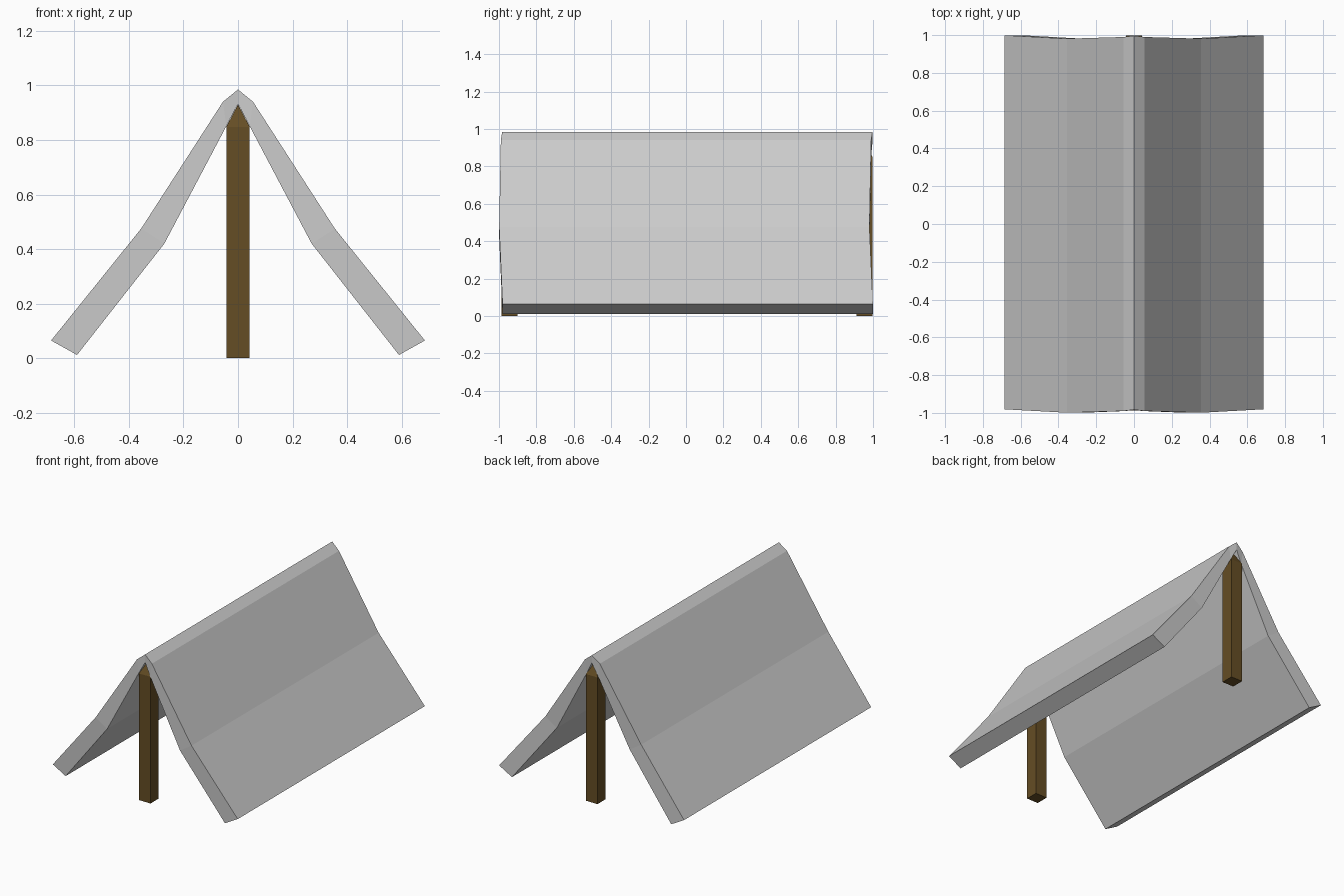
import bpy, bmesh

if "Cube" in bpy.data.objects:
    bpy.data.objects.remove(bpy.data.objects["Cube"])


def make_object(name, bm, mat=None):
    bmesh.ops.recalc_face_normals(bm, faces=bm.faces)
    mesh = bpy.data.meshes.new(name)
    bm.to_mesh(mesh)
    bm.free()
    if mat:
        mesh.materials.append(mat)
    obj = bpy.data.objects.new(name, mesh)
    bpy.context.collection.objects.link(obj)
    return obj


wood = bpy.data.materials.new("wood")
wood.diffuse_color = (0.13, 0.075, 0.018, 1)
wood.use_nodes = True
wood.node_tree.nodes["Principled BSDF"].inputs["Base Color"].default_value = wood.diffuse_color

# Canvas: thick half profile (x, z, y shift), stretched along y and mirrored
outer = [(0, 0.985, 0.007), (0.055, 0.94, 0), (0.355, 0.475, -0.009), (0.685, 0.065, 0.009)]
inner = [(0, 0.932, 0.007), (0.043, 0.85, 0), (0.27, 0.42, -0.009), (0.59, 0.012, 0.009)]
bm = bmesh.new()
rings = []
for y in (-0.99, 0.99):
    rings.append([[bm.verts.new((x, y + s, z)) for x, z, s in line] for line in (outer, inner)])
(fo, fi), (bo, bi) = rings
for i in range(3):
    for a, b in ((fo, bo), (fi, bi), (fo, fi), (bo, bi)):
        bm.faces.new((a[i], a[i + 1], b[i + 1], b[i]))
bm.faces.new((fo[3], fi[3], bi[3], bo[3]))
canvas = make_object("tent_canvas", bm)
mirror = canvas.modifiers.new("mirror", "MIRROR")
mirror.use_clip = True

# Posts: square poles with pointed tops
for name, y in (("front_post", -0.944), ("back_post", 0.955)):
    bm = bmesh.new()
    h = 0.043
    corners = [(-h, -h), (h, -h), (h, h), (-h, h)]
    low = [bm.verts.new((x, y + d, 0)) for x, d in corners]
    top = [bm.verts.new((x, y + d, 0.848)) for x, d in corners]
    tip = bm.verts.new((0, y, 0.93))
    bm.faces.new(low)
    for i in range(4):
        j = (i + 1) % 4
        bm.faces.new((low[i], low[j], top[j], top[i]))
        bm.faces.new((top[i], top[j], tip))
    make_object(name, bm, wood)
